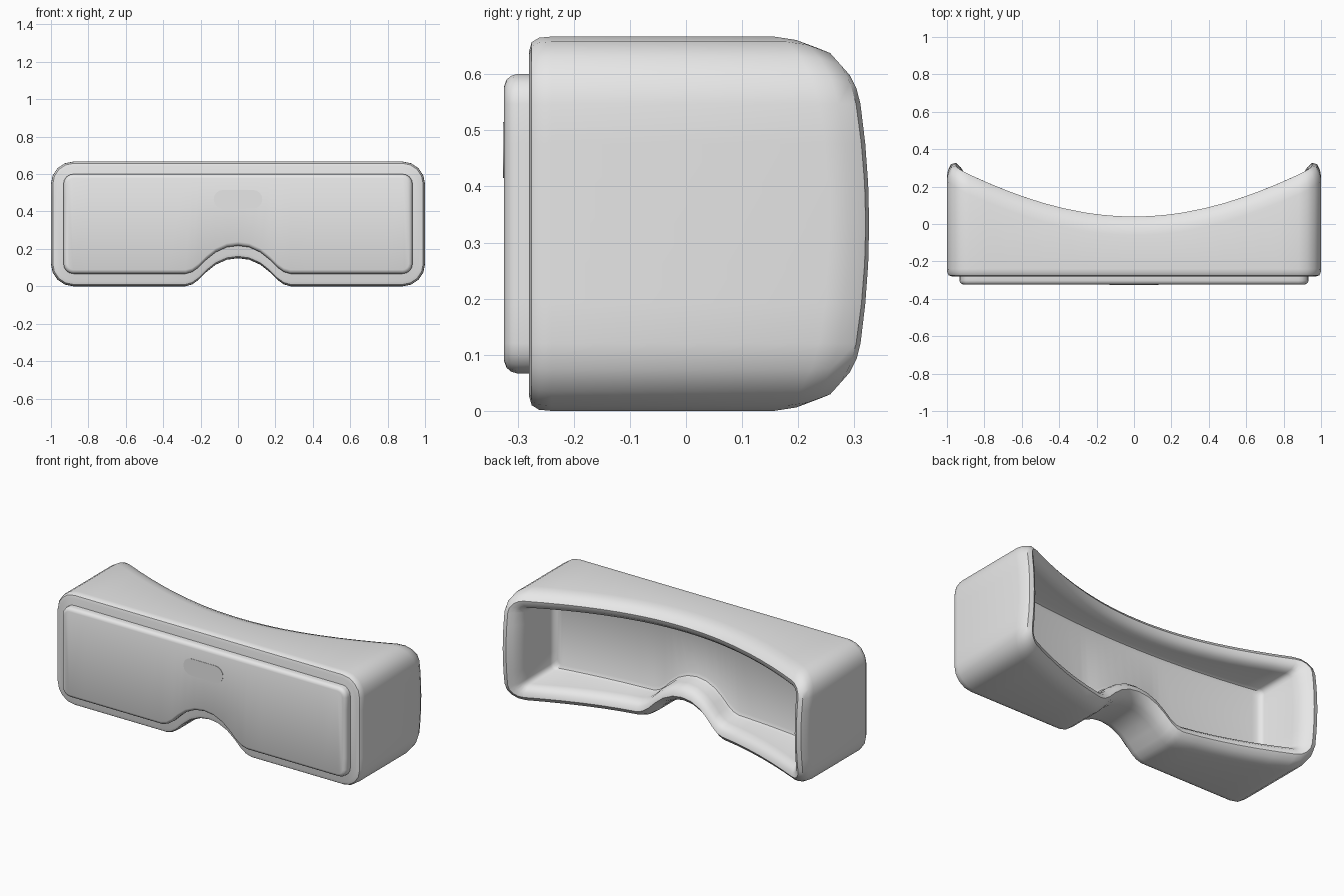
import bpy, bmesh, math

if "Cube" in bpy.data.objects:
    bpy.data.objects.remove(bpy.data.objects["Cube"])

H, W, R = 0.667, 1.0, 0.12          # height, half width, corner radius
NOTCH = [(0, .15), (.06, .142), (.12, .115), (.17, .075), (.21, .035), (.245, .01), (.28, 0)]

grey = bpy.data.materials.new("light grey")
grey.diffuse_color = (0.8, 0.8, 0.8, 1)
grey.use_nodes = True
grey.node_tree.nodes["Principled BSDF"].inputs["Base Color"].default_value = grey.diffuse_color


def outline(d):
    """Front outline inset by d: bottom row with nose notch, right end, top row, left end."""
    r = max(R - d, 0.03)
    bx = W - d - r
    row = [(x, z + d) for x, z in NOTCH]
    row += [(.28 + (bx - .28) * i / 6, d) for i in range(1, 7)]
    n = 4
    end = [(bx + r * math.sin(a), d + r - r * math.cos(a))
           for a in (math.pi / 2 * i / n for i in range(1, n + 1))]
    lo, hi = d + r, H - d - r
    end += [(W - d, lo + (hi - lo) * i / 6) for i in range(1, 6)]
    end += [(bx + r * math.cos(a), hi + r * math.sin(a))
            for a in (math.pi / 2 * i / n for i in range(n))]
    bottom = [(-x, z) for x, z in row[:0:-1]] + row
    top = [(x, H - d) for x, z in bottom[::-1]]
    left = [(-x, z) for x, z in end[::-1]]
    return bottom + end + top + left, len(bottom), len(end)


def finish(bm, name):
    bmesh.ops.recalc_face_normals(bm, faces=bm.faces)
    me = bpy.data.meshes.new(name)
    bm.to_mesh(me)
    bm.free()
    me.materials.append(grey)
    ob = bpy.data.objects.new(name, me)
    bpy.context.collection.objects.link(ob)
    bpy.ops.object.select_all(action='DESELECT')
    ob.select_set(True)
    bpy.context.view_layer.objects.active = ob
    bpy.ops.object.shade_smooth_by_angle(angle=math.radians(40))
    return ob


def loft(name, rings):
    """Join inset outlines; each ring is (inset, depth function of x and z)."""
    bm = bmesh.new()
    loops = []
    for d, fy in rings:
        pts, nb, ne = outline(d)
        loops.append([bm.verts.new((x, fy(x, z), z)) for x, z in pts])
    n = len(loops[0])
    for a, b in zip(loops, loops[1:]):
        for i in range(n):
            j = (i + 1) % n
            bm.faces.new((a[i], a[j], b[j], b[i]))
    # caps made of vertical strips plus the two rounded ends
    for lp in (loops[0], loops[-1]):
        top = lp[nb + ne:nb + ne + nb][::-1]
        for i in range(nb - 1):
            bm.faces.new((lp[i], lp[i + 1], top[i + 1], top[i]))
        bm.faces.new(lp[nb - 1:nb + ne + 1])
        bm.faces.new(lp[2 * nb + ne - 1:] + [lp[0]])
    return finish(bm, name)


def flat(y):
    return lambda x, z: y


def rim(off):
    """Face-hugging curve of the rear rim."""
    return lambda x, z: .04 + .316 * x * x - .03 * ((z - .333) / .27) ** 2 * x ** 4 + off


def floor(off):
    return lambda x, z: -.11 + .1 * x * x + off


# hollow body with soft rear rim
loft("headset_body", [
    (.027, flat(-.28)), (.010, flat(-.275)), (.002, flat(-.262)), (0, flat(-.24)),
    (0, rim(-.10)), (.006, rim(-.062)), (.022, rim(-.022)), (.048, rim(0)),
    (.075, rim(-.008)), (.097, rim(-.035)), (.106, rim(-.07)),
    (.108, floor(.025)), (.116, floor(.008)), (.135, floor(0))])

# raised front plate
loft("front_plate", [
    (.067, flat(-.27)), (.067, flat(-.302)), (.070, flat(-.312)),
    (.077, flat(-.320)), (.088, flat(-.324))])

# pill-shaped sensor window on the plate
bm = bmesh.new()
pill = []
for side in (1, -1):
    for i in range(9):
        a = -math.pi / 2 + math.pi * i / 8
        pill.append((side * (.08 + .05 * math.cos(a)), .465 + side * .05 * math.sin(a)))
front = [bm.verts.new((x, -.326, z)) for x, z in pill]
back = [bm.verts.new((x, -.322, z)) for x, z in pill]
bm.faces.new(front)
bm.faces.new(back)
for i in range(len(pill)):
    j = (i + 1) % len(pill)
    bm.faces.new((front[i], front[j], back[j], back[i]))
finish(bm, "sensor_window")
